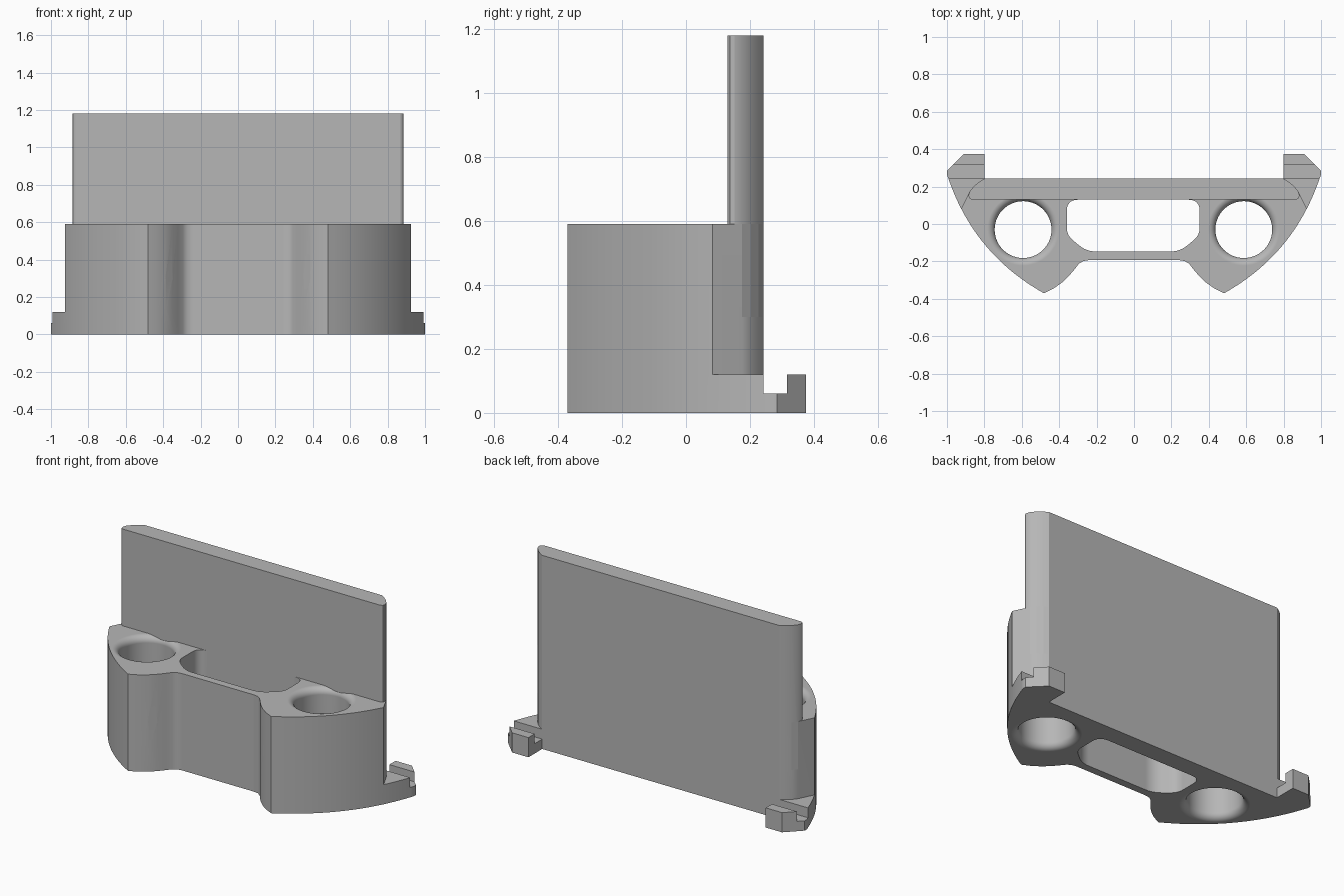
import bpy, bmesh, math
from mathutils import Vector, Matrix

if "Cube" in bpy.data.objects:
    bpy.data.objects.remove(bpy.data.objects["Cube"])

grey = bpy.data.materials.new("plain grey")
grey.diffuse_color = (0.47, 0.47, 0.47, 1)
grey.use_nodes = True
grey.node_tree.nodes["Principled BSDF"].inputs["Base Color"].default_value = grey.diffuse_color


def finish(bm, name):
    bmesh.ops.recalc_face_normals(bm, faces=bm.faces[:])
    mesh = bpy.data.meshes.new(name)
    bm.to_mesh(mesh)
    bm.free()
    mesh.materials.append(grey)
    obj = bpy.data.objects.new(name, mesh)
    bpy.context.collection.objects.link(obj)
    return obj


def prism(name, pts, z0, z1):
    """Extrude a flat outline from z0 to z1."""
    bm = bmesh.new()
    low = [bm.verts.new((x, y, z0)) for x, y in pts]
    top = [bm.verts.new((x, y, z1)) for x, y in pts]
    n = len(pts)
    bm.faces.new(low[::-1])
    bm.faces.new(top)
    for i in range(n):
        j = (i + 1) % n
        bm.faces.new((low[i], low[j], top[j], top[i]))
    return finish(bm, name)


def lathe(name, profile, cx, cy, n=56):
    """Turn an (r, z) profile around a vertical axis."""
    bm = bmesh.new()
    rings = [[bm.verts.new((cx + r * math.cos(2 * math.pi * i / n),
                            cy + r * math.sin(2 * math.pi * i / n), z))
              for i in range(n)] for r, z in profile]
    bm.faces.new(rings[0][::-1])
    bm.faces.new(rings[-1])
    for a, b in zip(rings, rings[1:]):
        for i in range(n):
            j = (i + 1) % n
            bm.faces.new((a[i], a[j], b[j], b[i]))
    return finish(bm, name)


def combine(obj, other, op):
    mod = obj.modifiers.new("bool", 'BOOLEAN')
    mod.operation, mod.solver, mod.object = op, 'EXACT', other
    bpy.context.view_layer.objects.active = obj
    bpy.ops.object.modifier_apply(modifier=mod.name)
    bpy.data.objects.remove(other)


def mirrored(right):
    """Close a right-half outline with its mirror image."""
    return right + [(-x, y) for x, y in reversed(right)]


def rounded(corners, steps=6):
    out = []
    n = len(corners)
    for i, (x, y, r) in enumerate(corners):
        p = Vector((x, y))
        a = p + (Vector(corners[i - 1][:2]) - p).normalized() * r
        b = p + (Vector(corners[(i + 1) % n][:2]) - p).normalized() * r
        for k in range(steps + 1):
            t = k / steps
            q = a * (1 - t) ** 2 + p * 2 * t * (1 - t) + b * t * t
            out.append((q.x, q.y))
    return out


# Outline pieces (right half): curved side, front recess, rear wall corner
BACK = 0.242
p0, p1 = Vector((0.992, BACK)), Vector((0.482, -0.37))
mid = (p0 + p1) / 2 + Vector((0.766, -0.643)) * 0.152
arc = []
for k in range(25):
    t = k / 24
    q = p0 * (1 - t) ** 2 + mid * 2 * t * (1 - t) + p1 * t * t
    arc.append((q.x, q.y))
recess = [(0.43, -0.345), (0.385, -0.313), (0.35, -0.28), (0.32, -0.245),
          (0.295, -0.213), (0.272, -0.198), (0.24, -0.193)]
corner = [(0.80, BACK), (0.825, 0.227), (0.855, 0.203), (0.878, 0.175)]

# Main body with the foot flange
body = prism("bracket_body",
             mirrored(corner + [p for p in arc if p[1] < 0.09] + recess), 0, 0.59)
combine(body, prism("flange", mirrored(arc + recess), 0, 0.12), 'UNION')

# Rear hooks: low tongue and raised lug on each side
tongue = [(0.80, 0.2), (0.80, 0.375), (0.91, 0.375), (1.0, 0.285),
          (1.0, 0.262), (0.992, BACK), (0.94, 0.2)]
lug = [(0.80, 0.315), (0.80, 0.375), (0.91, 0.375), (0.97, 0.315)]
for s in (1, -1):
    for pts, h in ((tongue, 0.06), (lug, 0.12)):
        combine(body, prism("hook", [(s * x, y) for x, y in pts], 0, h), 'UNION')

# Central opening
half = [(0.355, 0.13, 0.06), (0.355, -0.06, 0.04), (0.25, -0.147, 0.05)]
loop = half + [(-x, y, r) for x, y, r in reversed(half)]
opening = [(x - 0.004, y) for x, y in rounded(loop)]
combine(body, prism("opening_cutter", opening, -0.1, 0.7), 'DIFFERENCE')

# Two round holes, flared at both ends, each with a small screw hole
R, F, H = 0.152, 0.04, 0.59
lower = [(R + F - F * math.sin(a), F - F * math.cos(a))
         for a in (math.pi / 2 * k / 6 for k in range(7))]
profile = ([(R + F, -0.05)] + lower + [(r, H - z) for r, z in reversed(lower)]
           + [(R + F, H + 0.05)])
for s in (1, -1):
    cx, cy = s * 0.59 - 0.003, -0.03
    combine(body, lathe("hole_cutter", profile, cx, cy), 'DIFFERENCE')
    start, end = Vector((s * 0.325, -0.345, 0.31)), Vector((cx - s * 0.03, cy - 0.04, 0.31))
    bm = bmesh.new()
    bmesh.ops.create_cone(bm, cap_ends=True, segments=20, radius1=0.03, radius2=0.03,
                          depth=(end - start).length)
    turn = (end - start).to_track_quat('Z', 'Y').to_matrix().to_4x4()
    bm.transform(Matrix.Translation((start + end) / 2) @ turn)
    combine(body, finish(bm, "screw_cutter"), 'DIFFERENCE')

# Tall rear wall
wall = prism("rear_wall", mirrored(corner + [(0.885, 0.152), (0.881, 0.138), (0.868, 0.13)]),
             0.3, 1.18)
combine(body, wall, 'UNION')

# Smooth curved sides, keep hard edges
bpy.ops.object.select_all(action='DESELECT')
body.select_set(True)
bpy.context.view_layer.objects.active = body
bpy.ops.object.shade_smooth_by_angle(angle=math.radians(30))
weighted = body.modifiers.new("weighted", 'WEIGHTED_NORMAL')
weighted.keep_sharp = True
